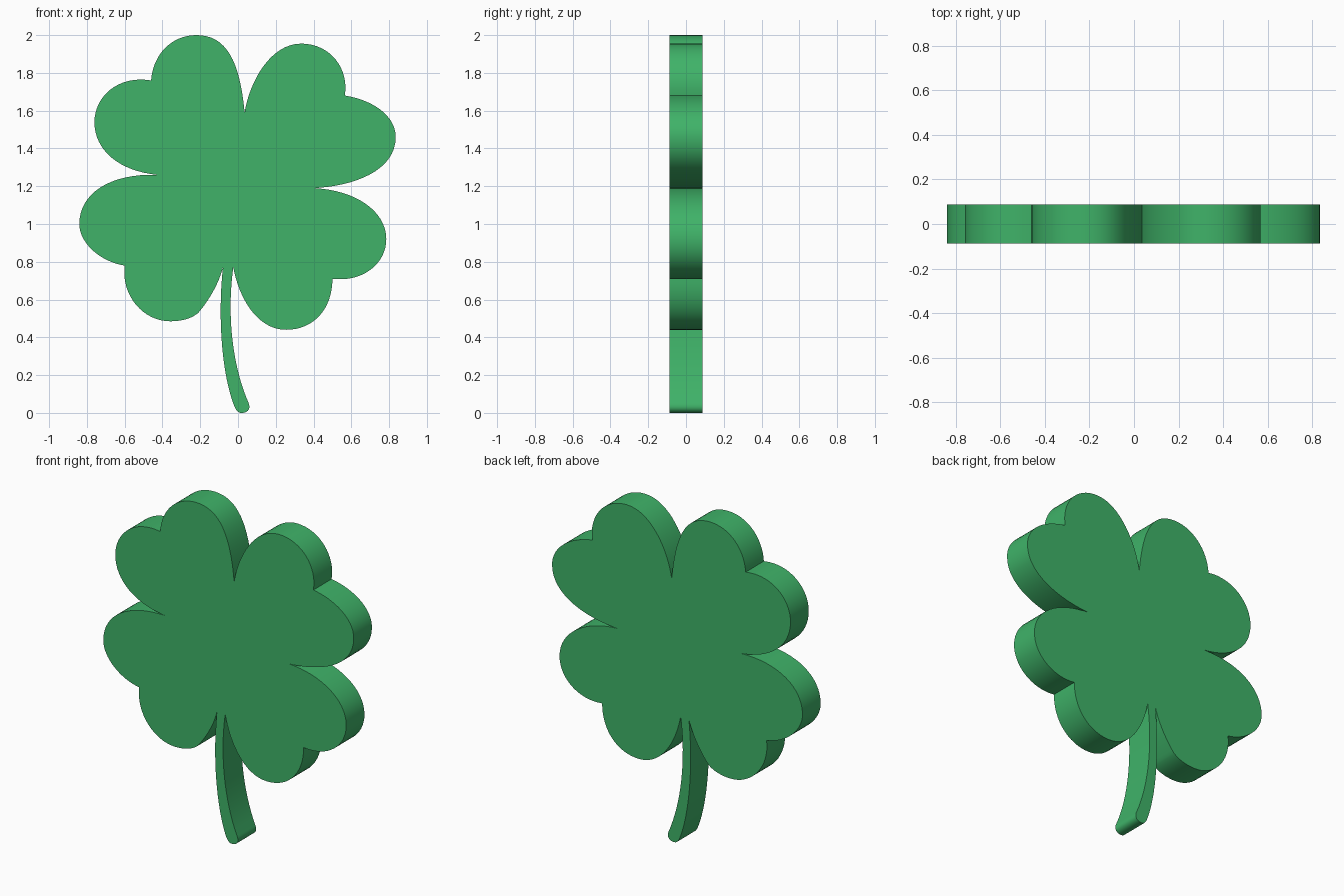
import bpy, bmesh, math
from mathutils import Vector
from mathutils.geometry import interpolate_bezier

if "Cube" in bpy.data.objects:
    bpy.data.objects.remove(bpy.data.objects["Cube"])

HALF_DEPTH = 0.087
START = (0.035, 1.59)          # notch between the two upper leaves

# Each row is one curve segment in (x, z): two handles, then the end point
upper_right_leaf = [
    ((0.06, 1.75), (0.17, 1.955), (0.335, 1.955)),
    ((0.49, 1.955), (0.59, 1.82), (0.565, 1.68)),
    ((0.70, 1.66), (0.835, 1.58), (0.835, 1.46)),
    ((0.835, 1.28), (0.61, 1.20), (0.40, 1.19)),
]
lower_right_leaf = [
    ((0.62, 1.18), (0.785, 1.07), (0.785, 0.92)),
    ((0.785, 0.79), (0.66, 0.69), (0.50, 0.71)),
    ((0.50, 0.55), (0.40, 0.44), (0.255, 0.44)),
    ((0.10, 0.44), (0.005, 0.61), (-0.025, 0.77)),
]
stem = [
    ((-0.06, 0.52), (-0.03, 0.25), (0.055, 0.055)),
    ((0.07, 0.02), (0.05, 0.0), (0.02, 0.0)),
    ((0.0, 0.0), (-0.01, 0.01), (-0.025, 0.05)),
    ((-0.08, 0.20), (-0.11, 0.48), (-0.08, 0.77)),
]
lower_left_leaf = [
    ((-0.10, 0.69), (-0.15, 0.60), (-0.21, 0.53)),
    ((-0.25, 0.495), (-0.31, 0.485), (-0.36, 0.485)),
    ((-0.50, 0.485), (-0.62, 0.62), (-0.60, 0.78)),
    ((-0.73, 0.80), (-0.84, 0.90), (-0.84, 1.0)),
    ((-0.84, 1.16), (-0.68, 1.27), (-0.425, 1.26)),
]
upper_left_leaf = [
    ((-0.63, 1.28), (-0.76, 1.39), (-0.76, 1.54)),
    ((-0.76, 1.67), (-0.64, 1.79), (-0.46, 1.76)),
    ((-0.45, 1.90), (-0.35, 2.0), (-0.22, 2.0)),
    ((-0.06, 2.0), (0.01, 1.86), START),
]


def trace(start, segments, steps=16):
    """Sample a closed chain of curve segments."""
    points, here = [], Vector(start)
    for h0, h1, end in segments:
        end = Vector(end)
        points += interpolate_bezier(here, Vector(h0), Vector(h1), end, steps + 1)[:-1]
        here = end
    return points


# Clover: one continuous outline, extruded front to back
outline = trace(START, upper_right_leaf + lower_right_leaf + stem
                + lower_left_leaf + upper_left_leaf)
bm = bmesh.new()
face = bm.faces.new([bm.verts.new((p[0], -HALF_DEPTH, p[1])) for p in outline])
ext = bmesh.ops.extrude_face_region(bm, geom=[face], use_keep_orig=True)
bmesh.ops.translate(bm, vec=(0, 2 * HALF_DEPTH, 0),
                    verts=[v for v in ext["geom"] if isinstance(v, bmesh.types.BMVert)])
bmesh.ops.recalc_face_normals(bm, faces=bm.faces)
mesh = bpy.data.meshes.new("four_leaf_clover")
bm.to_mesh(mesh)
bm.free()

clover = bpy.data.objects.new("four_leaf_clover", mesh)
bpy.context.collection.objects.link(clover)

# Green material
green = bpy.data.materials.new("leaf_green")
green.diffuse_color = (0.05, 0.45, 0.14, 1)
green.use_nodes = True
green.node_tree.nodes["Principled BSDF"].inputs["Base Color"].default_value = green.diffuse_color
mesh.materials.append(green)

# Smooth rim, crisp edges
bpy.context.view_layer.objects.active = clover
clover.select_set(True)
bpy.ops.object.shade_smooth_by_angle(angle=math.radians(30))
